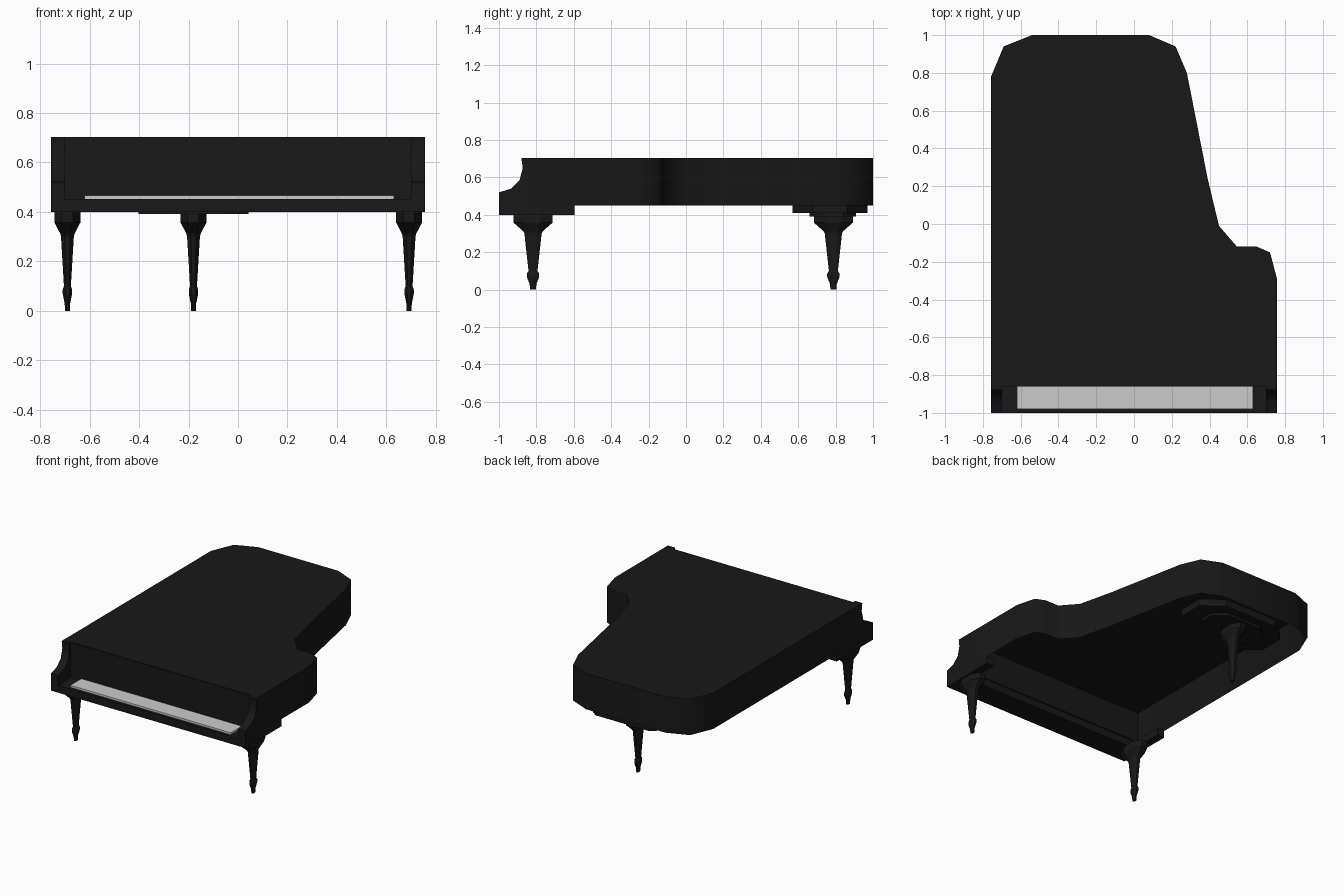
import bpy, bmesh, math
from mathutils import Vector

if "Cube" in bpy.data.objects:
    bpy.data.objects.remove(bpy.data.objects["Cube"])


def material(name, value):
    m = bpy.data.materials.new(name)
    m.diffuse_color = (value, value, value, 1)
    m.use_nodes = True
    m.node_tree.nodes["Principled BSDF"].inputs["Base Color"].default_value = m.diffuse_color
    return m


BLACK = material("black_lacquer", 0.009)
IVORY = material("ivory", 0.8)


def finish(name, bm, mat=BLACK, smooth=None):
    bmesh.ops.recalc_face_normals(bm, faces=bm.faces)
    me = bpy.data.meshes.new(name)
    bm.to_mesh(me)
    bm.free()
    me.materials.append(mat)
    if smooth:
        me.shade_smooth()
        me.set_sharp_from_angle(angle=math.radians(smooth))
    ob = bpy.data.objects.new(name, me)
    bpy.context.collection.objects.link(ob)
    return ob


def extrude(points, offset):
    """Solid from a planar loop of 3D points pushed along an offset."""
    bm = bmesh.new()
    base = bm.faces.new([bm.verts.new(p) for p in points])
    res = bmesh.ops.extrude_face_region(bm, geom=[base], use_keep_orig=True)
    top = [v for v in res["geom"] if isinstance(v, bmesh.types.BMVert)]
    bmesh.ops.translate(bm, verts=top, vec=Vector(offset))
    bmesh.ops.recalc_face_normals(bm, faces=bm.faces)
    return bm


def box(name, x0, x1, y0, y1, z0, z1, mat=BLACK):
    pts = [(x0, y0, z0), (x1, y0, z0), (x1, y1, z0), (x0, y1, z0)]
    return finish(name, extrude(pts, (0, 0, z1 - z0)), mat)


# Case: wing-shaped outline, hollow underneath with a thin rim
outline = [(-.757, -.858), (.757, -.858), (.757, -.29), (.72, -.15), (.65, -.12),
           (.545, -.12), (.45, -.01), (.39, .24), (.28, .80), (.22, .94),
           (.08, 1), (-.54, 1), (-.69, .94), (-.757, .78)]
bm = extrude([(x, y, .45) for x, y in outline], (0, 0, .253))
bottom = min(bm.faces, key=lambda f: f.calc_center_median().z)
bmesh.ops.inset_region(bm, faces=[bottom], thickness=.03, use_even_offset=True)
bmesh.ops.translate(bm, verts=bottom.verts[:], vec=(0, 0, .225))
finish("case", bm, smooth=60)

# Keyboard bed and keys
box("key_bed", -.70, .70, -1, -.828, .40, .452)
box("keys", -.62, .63, -.98, -.85, .445, .466, IVORY)
box("fallboard", -.70, .70, -.861, -.85, .475, .70)

# Curved cheeks and leg blocks on both sides
cheek = [(-1, .40), (-1, .52), (-.935, .54), (-.89, .585), (-.873, .65),
         (-.88, .703), (-.855, .703), (-.855, .40)]
for side, s in (("left", -1), ("right", 1)):
    finish(side + "_cheek",
           extrude([(s * .70, y, z) for y, z in cheek], (s * .057, 0, 0)), smooth=40)
    a, b = sorted((s * .70, s * .757))
    box(side + "_leg_block", a, b, -.90, -.595, .40, .452)


# Turned legs, deeper than wide: (half width, half depth, height)
leg_profile = [(.053, .104, .405), (.053, .104, .358), (.029, .052, .312),
               (.026, .046, .30), (.014, .024, .10), (.019, .033, .085),
               (.019, .033, .068), (.011, .018, .03), (.010, .016, 0)]


def leg(name, cx, cy, n=8):
    bm = bmesh.new()
    k = 1 / math.cos(math.pi / n)
    rings = []
    for rx, ry, z in leg_profile:
        angles = [(i + .5) * math.tau / n for i in range(n)]
        rings.append([bm.verts.new((cx + rx * k * math.cos(a), cy + ry * k * math.sin(a), z))
                      for a in angles])
    for a, b in zip(rings, rings[1:]):
        for i in range(n):
            bm.faces.new((a[i], a[(i + 1) % n], b[(i + 1) % n], b[i]))
    bm.faces.new(rings[0])
    bm.faces.new(rings[-1])
    finish(name, bm)


leg("front_left_leg", -.69, -.818)
leg("front_right_leg", .692, -.818)
leg("rear_leg", -.18, .788)


# Stepped octagonal mount above the rear leg
def plate(name, cx, cy, hx, hy, z0, z1):
    c, d = hx * .6, hy * .45
    pts = [(-c, -hy), (c, -hy), (hx, -d), (hx, d), (c, hy), (-c, hy), (-hx, d), (-hx, -d)]
    finish(name, extrude([(cx + x, cy + y, z0) for x, y in pts], (0, 0, z1 - z0)))


plate("rear_mount_upper", -.18, .77, .345, .20, .41, .46)
plate("rear_mount_lower", -.18, .785, .222, .125, .392, .415)
